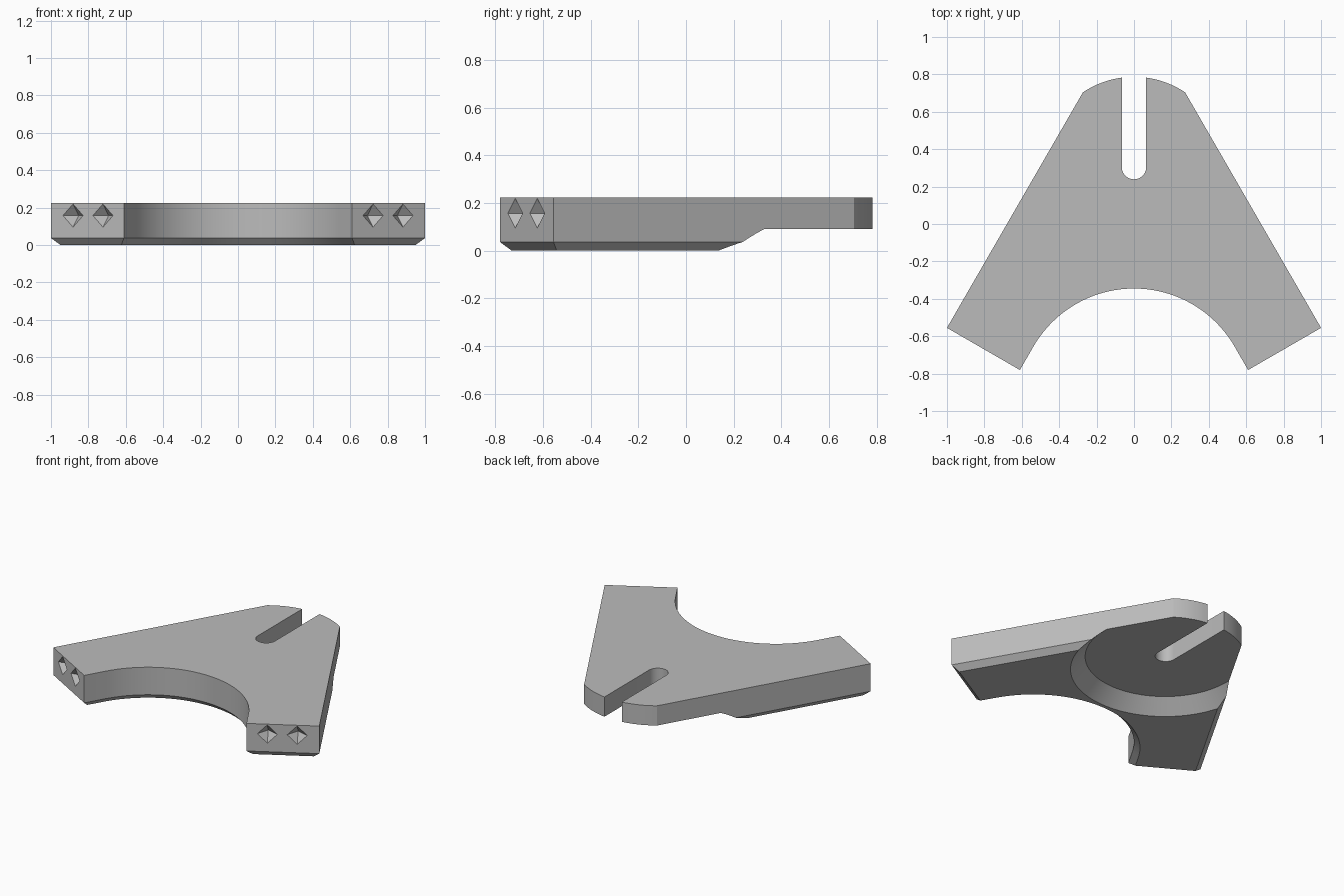
import bpy, bmesh
from math import sin, cos, acos, sqrt, pi, radians
from mathutils import Matrix, Vector

cube = bpy.data.objects.get("Cube")
if cube:
    bpy.data.objects.remove(cube, do_unlink=True)

HEIGHT, CHAMFER = 0.224, 0.037
SLOT_HALF, SLOT_Y = 0.065, 0.304          # slot half width, centre of its round end
HUB_Y, HUB_R = 0.297, 0.49                # rounded back end and the recess under it
SIDE, END, INNER = 0.5885, 0.981, 0.138   # distances of the straight edges from the origin
ARC_Y, ARC_R = -0.966, 0.621              # hollow between the arms
A30 = radians(30)

grey = bpy.data.materials.new("plain grey")
grey.use_nodes = True
grey.diffuse_color = (0.5, 0.5, 0.5, 1)
grey.node_tree.nodes["Principled BSDF"].inputs["Base Color"].default_value = (0.5, 0.5, 0.5, 1)


def add_object(name, bm):
    bmesh.ops.recalc_face_normals(bm, faces=bm.faces)
    mesh = bpy.data.meshes.new(name)
    bm.to_mesh(mesh)
    bm.free()
    mesh.materials.append(grey)
    obj = bpy.data.objects.new(name, mesh)
    bpy.context.collection.objects.link(obj)
    return obj


def arc(cy, r, start, stop, steps):
    angles = [start + (stop - start) * i / steps for i in range(steps + 1)]
    return [(r * cos(a), cy + r * sin(a)) for a in angles]


def outline(d):
    """Closed plan outline, with its outer edges moved inward by d."""
    s, e, n = SIDE - d, END - d, INNER + d
    corner = A30 + acos((s - HUB_Y * sin(A30)) / HUB_R)
    half = arc(SLOT_Y, SLOT_HALF, -pi / 2, 0, 12)
    half += arc(HUB_Y, HUB_R, acos(SLOT_HALF / HUB_R), corner, 10)
    for dist in (s, n):
        half.append((dist * cos(A30) + e * sin(A30), dist * sin(A30) - e * cos(A30)))
    half += arc(ARC_Y, ARC_R + d, A30, pi / 2, 28)
    # mirror, sharing the two points on the centre line
    return half + [(-x, y) for x, y in reversed(half[1:-1])]


# Plate with chamfered underside
bm = bmesh.new()
rings = [[bm.verts.new((x, y, z)) for x, y in outline(d)]
         for d, z in ((CHAMFER, 0), (0, CHAMFER), (0, HEIGHT))]
for low, high in zip(rings, rings[1:]):
    for i in range(len(low)):
        bm.faces.new((low[i - 1], low[i], high[i], high[i - 1]))
bm.faces.new(rings[0])
bm.faces.new(rings[-1])
plate = add_object("forked_plate", bm)

# Conical recess under the slotted end
cutters = []
bm = bmesh.new()
depth, below = 0.09, 0.06
bmesh.ops.create_cone(bm, cap_ends=True, segments=128, radius1=HUB_R + 0.002 + depth + below,
                      radius2=HUB_R + 0.002, depth=depth + below,
                      matrix=Matrix.Translation((0, HUB_Y, (depth - below) / 2)))
cutters.append(add_object("recess_cutter", bm))

# Diamond-shaped pyramid pockets in the arm ends
for side in (-1, 1):
    for x in (0.722, 0.882):
        y = (x * sin(A30) - END) / cos(A30)
        bm = bmesh.new()
        bmesh.ops.create_uvsphere(bm, u_segments=4, v_segments=2, radius=1)
        place = (Matrix.Translation((side * x, y, 0.157))
                 @ Matrix.Rotation(side * A30, 4, "Z")
                 @ Matrix.Diagonal((0.062, 0.06, 0.062, 1)))
        bm.transform(place)
        cutters.append(add_object("pocket_cutter", bm))

# Apply the cuts and drop the cutters
bpy.ops.object.select_all(action="DESELECT")
plate.select_set(True)
bpy.context.view_layer.objects.active = plate
for cutter in cutters:
    cutter.hide_render = True
    mod = plate.modifiers.new("cut", "BOOLEAN")
    mod.operation = "DIFFERENCE"
    mod.solver = "EXACT"
    mod.object = cutter
    bpy.ops.object.modifier_apply(modifier=mod.name)
    bpy.data.objects.remove(cutter, do_unlink=True)

bpy.ops.object.shade_smooth_by_angle(angle=radians(25))
